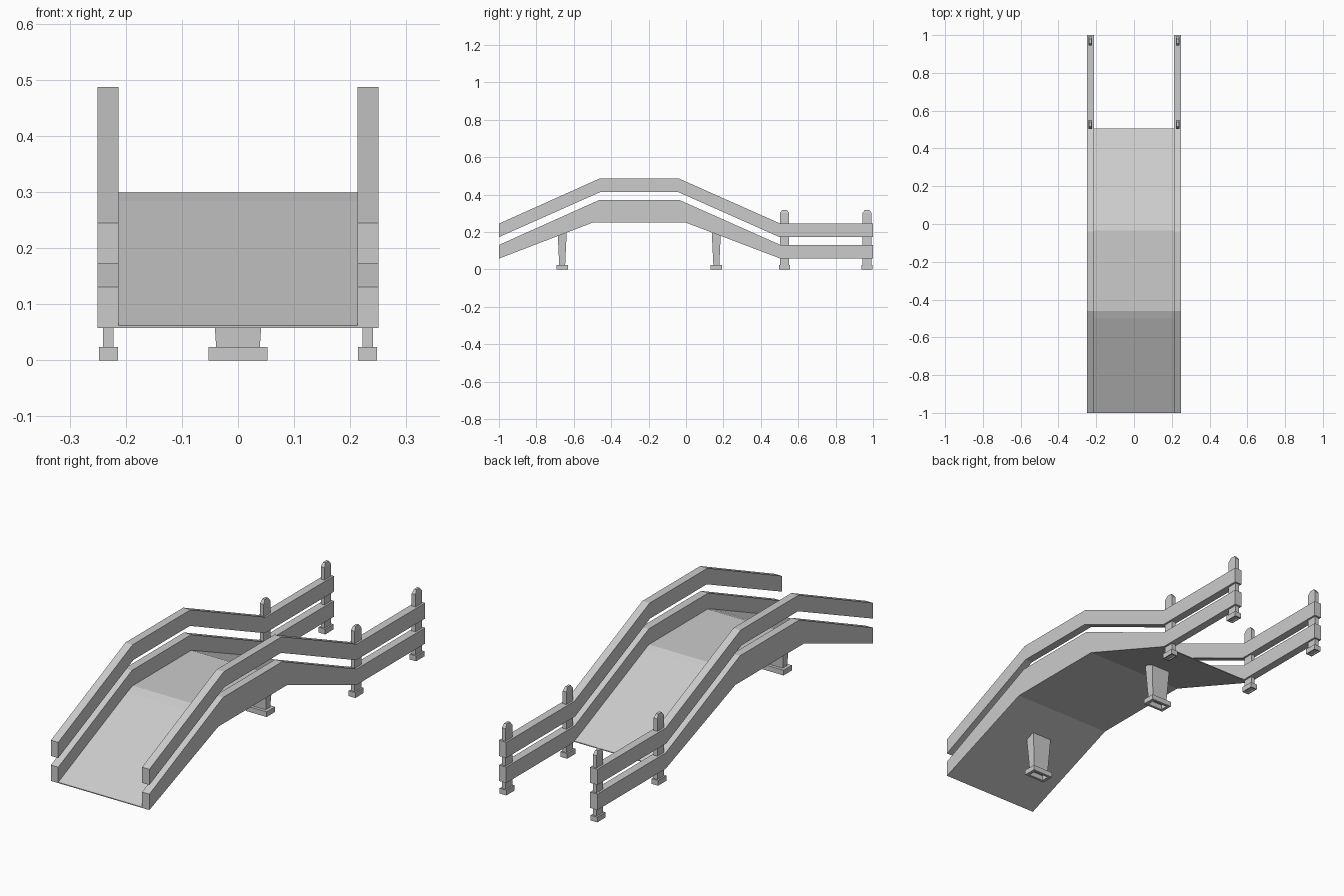
import bpy, bmesh

if "Cube" in bpy.data.objects:
    bpy.data.objects.remove(bpy.data.objects["Cube"])


def finish(name, bm):
    bmesh.ops.recalc_face_normals(bm, faces=bm.faces)
    mesh = bpy.data.meshes.new(name)
    bm.to_mesh(mesh)
    bm.free()
    obj = bpy.data.objects.new(name, mesh)
    bpy.context.collection.objects.link(obj)
    return obj


def side_strip(name, top, bottom, x0, x1):
    """Solid band between two (y, z) polylines, running from x0 to x1."""
    bm = bmesh.new()
    rings = []
    for t, b in zip(top, bottom):
        rings.append([bm.verts.new(p) for p in
                      ((x0, *b), (x1, *b), (x1, *t), (x0, *t))])
    bridge(bm, rings)
    return finish(name, bm)


def bridge(bm, rings):
    for a, b in zip(rings, rings[1:]):
        for i in range(4):
            j = (i + 1) % 4
            bm.faces.new((a[i], a[j], b[j], b[i]))
    bm.faces.new(rings[0])
    bm.faces.new(rings[-1])


def stack(name, x, y, levels):
    """Stacked rectangles given as (half x, half y, z)."""
    bm = bmesh.new()
    rings = []
    for hx, hy, z in levels:
        rings.append([bm.verts.new((x + sx * hx, y + sy * hy, z))
                      for sx, sy in ((-1, -1), (1, -1), (1, 1), (-1, 1))])
    bridge(bm, rings)
    return finish(name, bm)


# Arched walkway, tapering to an edge at both ends
side_strip("deck",
           [(-1, 0.062), (-0.5, 0.284), (-0.46, 0.299), (-0.035, 0.299), (0.0, 0.284), (0.505, 0.062)],
           [(-1, 0.058), (-0.5, 0.25), (-0.46, 0.25), (-0.035, 0.25), (0.0, 0.25), (0.505, 0.058)],
           -0.214, 0.214)

# Upper and lower rails on both sides
for side, label in ((-1, "left"), (1, "right")):
    x0, x1 = sorted((side * 0.213, side * 0.25))
    side_strip(label + "_upper_rail",
               [(-1, 0.245), (-0.46, 0.487), (-0.04, 0.487), (0.505, 0.245), (1, 0.245)],
               [(-1, 0.173), (-0.455, 0.415), (-0.045, 0.415), (0.5, 0.173), (1, 0.173)],
               x0, x1)
    side_strip(label + "_lower_rail",
               [(-1, 0.131), (-0.465, 0.371), (-0.035, 0.371), (0.505, 0.131), (1, 0.131)],
               [(-1, 0.058), (-0.5, 0.25), (0.0, 0.25), (0.505, 0.058), (1, 0.058)],
               x0, x1)

    # Fence posts with small feet and chamfered tips
    for n, y in enumerate((0.527, 0.968)):
        stack(f"{label}_post_{n + 1}", side * 0.231, y,
              [(0.012, 0.024, 0.006), (0.012, 0.024, 0.0), (0.017, 0.03, 0.0),
               (0.017, 0.03, 0.024), (0.0095, 0.024, 0.024),
               (0.0095, 0.024, 0.302), (0.006, 0.012, 0.319)])

# Flared centre piers, their feet hollow underneath
for n, y in enumerate((-0.662, 0.162)):
    stack(f"pier_{n + 1}", 0, y,
          [(0.036, 0.014, 0.02), (0.038, 0.018, 0.0), (0.053, 0.03, 0.0),
           (0.053, 0.03, 0.024), (0.039, 0.016, 0.024), (0.05, 0.024, 0.194)])
